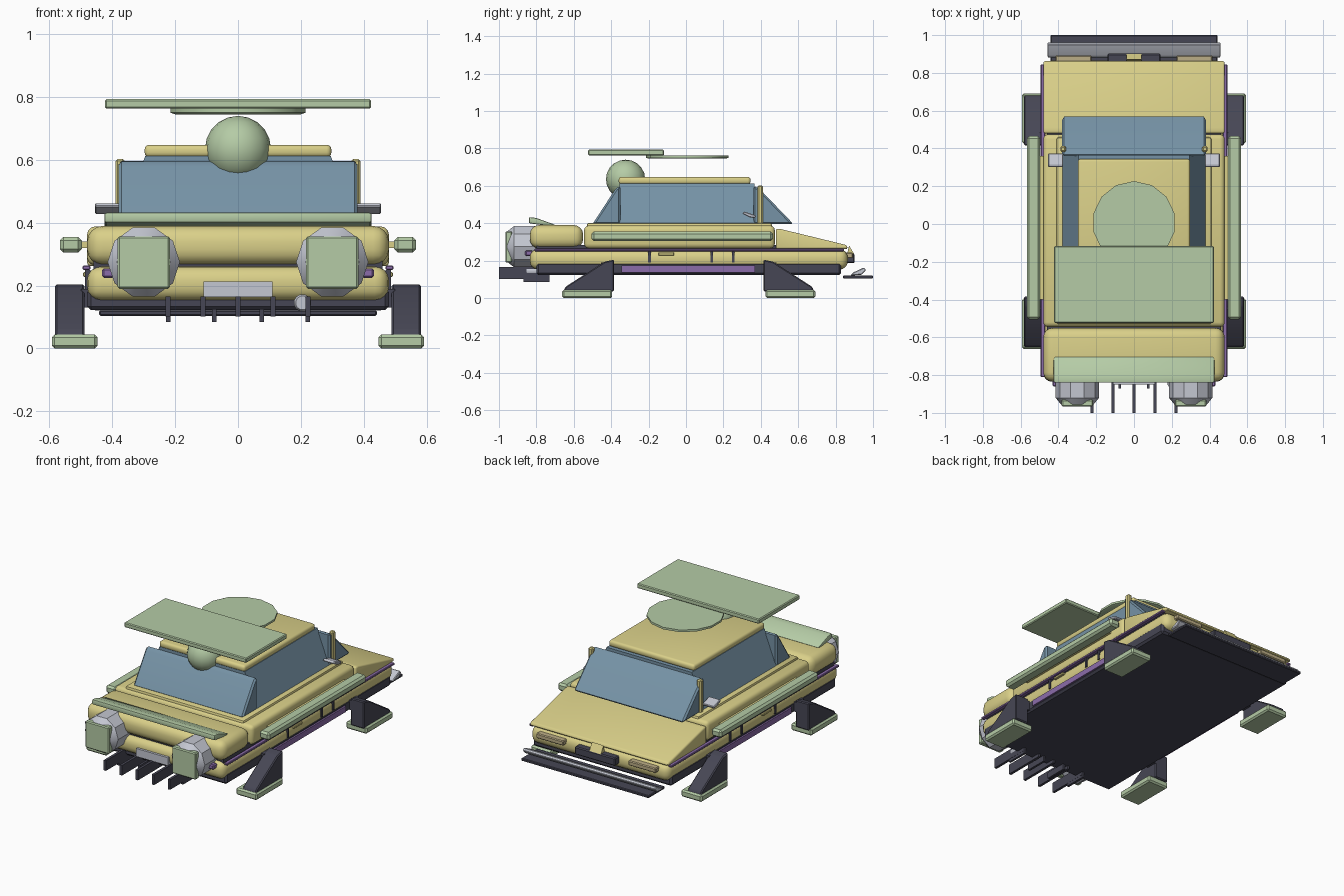
import bpy, bmesh, math
from mathutils import Matrix

if "Cube" in bpy.data.objects:
    bpy.data.objects.remove(bpy.data.objects["Cube"])


def mat(name, r, g, b):
    m = bpy.data.materials.new(name)
    m.diffuse_color = (r, g, b, 1)
    m.use_nodes = True
    m.node_tree.nodes["Principled BSDF"].inputs["Base Color"].default_value = m.diffuse_color
    return m


YELLOW = mat("yellow paint", 0.70, 0.63, 0.25)
GREEN = mat("pale green", 0.46, 0.60, 0.38)
BLUE = mat("blue glass", 0.18, 0.29, 0.38)
DARK = mat("dark slate", 0.062, 0.062, 0.09)
PURPLE = mat("purple trim", 0.26, 0.15, 0.40)
GREY = mat("light grey", 0.55, 0.57, 0.64)
TAN = mat("tan lamp", 0.50, 0.42, 0.24)


def finish(name, bm, material, bevel=0.0, seg=1):
    """Round the edges, make the object and smooth its soft edges."""
    bmesh.ops.recalc_face_normals(bm, faces=bm.faces)
    if bevel:
        sharp = [e for e in bm.edges if e.calc_face_angle(0) > 0.3]
        bmesh.ops.bevel(bm, geom=sharp, offset=bevel, segments=seg,
                        profile=0.5, affect='EDGES', clamp_overlap=True)
    me = bpy.data.meshes.new(name)
    bm.to_mesh(me)
    bm.free()
    me.materials.append(material)
    ob = bpy.data.objects.new(name, me)
    bpy.context.collection.objects.link(ob)
    bpy.ops.object.select_all(action='DESELECT')
    ob.select_set(True)
    bpy.context.view_layer.objects.active = ob
    bpy.ops.object.shade_smooth_by_angle(angle=math.radians(32))
    return ob


def box(name, x, y, z, material, bevel=0.0, seg=1):
    """Box from (low, high) pairs."""
    bm = bmesh.new()
    bmesh.ops.create_cube(bm, size=1)
    for v in bm.verts:
        v.co = [(a + b) / 2 + c * (b - a) for c, (a, b) in zip(v.co, (x, y, z))]
    return finish(name, bm, material, bevel, seg)


def prism(name, x, profile, material, bevel=0.0, seg=1):
    """Side profile of (y, z) points carried across x."""
    bm = bmesh.new()
    rings = [[bm.verts.new((px, y, z)) for y, z in profile] for px in x]
    bm.faces.new(rings[0])
    bm.faces.new(rings[1][::-1])
    n = len(profile)
    for i in range(n):
        j = (i + 1) % n
        bm.faces.new((rings[0][i], rings[0][j], rings[1][j], rings[1][i]))
    return finish(name, bm, material, bevel, seg)


def lathe(name, centre, rings, material, sides, along_y=False):
    """Stack of (radius, height) rings round an axis, capped at both ends."""
    bm = bmesh.new()
    loops = []
    for r, h in rings:
        loop = []
        for i in range(sides):
            a = 2 * math.pi * (i + 0.5 * along_y) / sides + math.pi / 2
            u, w = r * math.cos(a), r * math.sin(a)
            loop.append(bm.verts.new((u, h, w) if along_y else (u, w, h)))
        loops.append(loop)
    bm.faces.new(loops[0])
    bm.faces.new(loops[-1])
    for lo, hi in zip(loops, loops[1:]):
        for i in range(sides):
            j = (i + 1) % sides
            bm.faces.new((lo[i], lo[j], hi[j], hi[i]))
    bmesh.ops.translate(bm, verts=bm.verts, vec=centre)
    return finish(name, bm, material)


def span(a, b, s):
    return (a, b) if s > 0 else (-b, -a)


# Chassis and rounded body shells
box("chassis", (-0.48, 0.48), (-0.80, 0.83), (0.122, 0.192), DARK, 0.012)
box("lower_body", (-0.48, 0.48), (-0.835, 0.865), (0.152, 0.262), YELLOW, 0.045, 4)
box("body_seam", (-0.46, 0.46), (-0.80, 0.82), (0.24, 0.285), DARK)
box("front_deck", (-0.48, 0.48), (-0.835, -0.55), (0.265, 0.39), YELLOW, 0.05, 4)
box("mid_body", (-0.48, 0.48), (-0.545, 0.475), (0.265, 0.388), YELLOW, 0.025, 3)
box("cabin_base", (-0.41, 0.41), (-0.53, 0.46), (0.33, 0.402), YELLOW, 0.012, 2)
prism("rear_hood", (-0.48, 0.48),
      [(0.48, 0.262), (0.48, 0.37), (0.51, 0.368), (0.86, 0.283), (0.865, 0.262)],
      YELLOW, 0.018, 3)

# Glass cabin: sloping centre with a wedge window at each end
bm = bmesh.new()
bmesh.ops.create_cube(bm, size=1)
for v in bm.verts:
    top = v.co.z > 0
    v.co = (math.copysign(0.295 if top else 0.38, v.co.x),
            0.365 if v.co.y > 0 else -0.355, 0.612 if top else 0.395)
finish("cabin_glass", bm, BLUE)
prism("front_window", (-0.38, 0.38),
      [(-0.50, 0.395), (-0.375, 0.587), (-0.35, 0.60), (-0.35, 0.395)], BLUE, 0.01)
prism("rear_window", (-0.38, 0.38),
      [(0.575, 0.395), (0.39, 0.587), (0.36, 0.60), (0.36, 0.395)], BLUE, 0.01)
box("roof", (-0.297, 0.297), (-0.36, 0.345), (0.608, 0.648), YELLOW, 0.015, 3)

# Roof equipment: ball, dish and flat panel
bm = bmesh.new()
bmesh.ops.create_uvsphere(bm, u_segments=16, v_segments=10, radius=0.105,
                          matrix=Matrix.Translation((0, -0.323, 0.635)))
finish("roof_ball", bm, GREEN)
lathe("roof_dish", (0, 0.007, 0), [(0.205, 0.745), (0.22, 0.75), (0.22, 0.763)],
      GREEN, 14)
box("roof_panel", (-0.423, 0.423), (-0.523, -0.117), (0.763, 0.793), GREEN, 0.005)
prism("front_spoiler", (-0.425, 0.425),
      [(-0.84, 0.40), (-0.84, 0.433), (-0.80, 0.428), (-0.70, 0.392), (-0.72, 0.384)],
      GREEN, 0.008, 2)

# Nose plate, fins and pipe
box("nose_plate", (-0.11, 0.11), (-0.85, -0.82), (0.163, 0.213), GREY)
for i in range(5):
    x = (i - 2) * 0.111
    box("long_fin", (x - 0.008, x + 0.008), (-1.0, -0.73), (0.102, 0.165), DARK)
for x in (-0.222, -0.075, 0.075, 0.222):
    box("low_fin", (x - 0.007, x + 0.007), (-0.87, -0.73), (0.085, 0.125), DARK)
lathe("front_pipe", (0.205, 0, 0.145), [(0.022, -0.86), (0.028, -0.85), (0.028, -0.78)],
      GREY, 12, True)

for s in (-1, 1):
    # Front thrusters with square lenses
    lathe("thruster", (s * 0.30, 0, 0.275),
          [(0.085, -0.957), (0.115, -0.92), (0.115, -0.80)], GREY, 10, True)
    box("thruster_lens", span(0.217, 0.383, s), (-0.966, -0.93), (0.19, 0.357), GREEN, 0.006)
    box("front_marker", span(0.395, 0.432, s), (-0.86, -0.82), (0.225, 0.255), PURPLE, 0.006)

    # Landing legs and pads, front and rear
    for e in (-1, 1):
        mid = 0.015
        leg = [(e * y + mid, z) for y, z in
               ((0.67, 0.035), (0.66, 0.06), (0.45, 0.195), (0.40, 0.205), (0.40, 0.035))]
        prism("landing_leg", span(0.488, 0.582, s), leg, DARK, 0.006)
        ys = sorted((e * 0.41 + mid, e * 0.677 + mid))
        box("landing_pad", span(0.447, 0.592, s), ys, (0.0, 0.044), GREEN, 0.009)
        box("leg_mount", span(0.44, 0.50, s), sorted((e * 0.40 + mid, e * 0.47 + mid)),
            (0.13, 0.19), DARK)

    # Side rails, trim, door gaps and handles
    box("side_rail", span(0.497, 0.567, s), (-0.505, 0.465), (0.305, 0.355), GREEN, 0.012)
    box("rail_mount", span(0.46, 0.51, s), (-0.40, 0.36), (0.32, 0.34), YELLOW)
    box("side_trim", span(0.47, 0.494, s), (-0.81, 0.845), (0.25, 0.264), PURPLE, 0.003)
    box("sill", span(0.47, 0.49, s), (-0.345, 0.37), (0.137, 0.173), PURPLE)
    for y in (-0.195, 0.138, 0.252):
        box("door_gap", span(0.47, 0.486, s), (y - 0.007, y + 0.007), (0.19, 0.25), DARK)
    box("door_handle", span(0.47, 0.493, s), (-0.148, -0.063), (0.228, 0.243), YELLOW, 0.003)

    # Posts and mirrors beside the rear window
    box("post", span(0.36, 0.39, s), (0.382, 0.412), (0.385, 0.603), YELLOW, 0.007)
    prism("mirror", span(0.375, 0.455, s),
          [(0.30, 0.452), (0.31, 0.463), (0.375, 0.442), (0.37, 0.427), (0.34, 0.432)],
          GREY, 0.004)
    box("rear_lamp", span(0.225, 0.415, s), (0.85, 0.893), (0.213, 0.243), TAN, 0.005)

# Rear panel, latch and bumper blades
box("rear_panel", (-0.14, 0.14), (0.85, 0.902), (0.187, 0.237), DARK, 0.006)
prism("rear_latch", (-0.04, 0.04), [(0.86, 0.23), (0.872, 0.28), (0.90, 0.235)], YELLOW)
prism("rear_bumper", (-0.458, 0.458),
      [(0.88, 0.12), (0.89, 0.135), (0.95, 0.163), (0.963, 0.15), (0.94, 0.125)],
      GREY, 0.004)
box("rear_blade", (-0.442, 0.442), (0.84, 1.0), (0.104, 0.121), DARK, 0.004)
